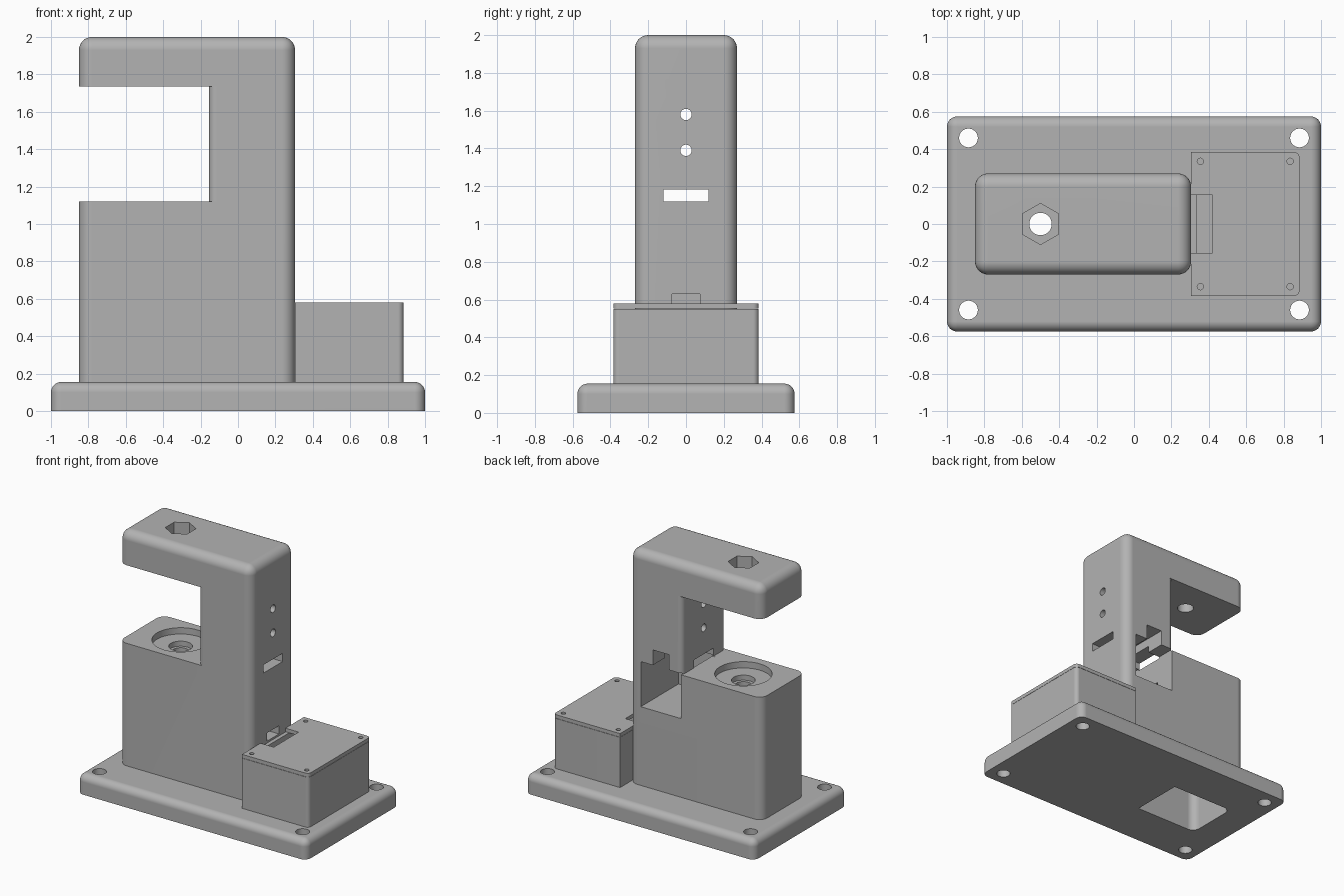
import bpy, bmesh, math
from mathutils import Vector, Matrix

cube = bpy.data.objects.get("Cube")
if cube:
    bpy.data.objects.remove(cube, do_unlink=True)

grey = bpy.data.materials.new("plain_grey")
grey.use_nodes = True
colour = (0.45, 0.45, 0.45, 1)
grey.diffuse_color = colour
for node in grey.node_tree.nodes:
    if node.type == 'BSDF_PRINCIPLED':
        node.inputs["Base Color"].default_value = colour


def to_object(name, bm):
    bmesh.ops.recalc_face_normals(bm, faces=bm.faces)
    mesh = bpy.data.meshes.new(name)
    bm.to_mesh(mesh)
    bm.free()
    mesh.materials.append(grey)
    obj = bpy.data.objects.new(name, mesh)
    bpy.context.scene.collection.objects.link(obj)
    return obj


def box(name, lo, hi, radius=0, rounded=None):
    """Box between two corners; rounds the edges picked by the rule."""
    lo, hi = Vector(lo), Vector(hi)
    bm = bmesh.new()
    bmesh.ops.create_cube(bm, size=1)
    for v in bm.verts:
        v.co = Vector([(lo[i] + hi[i]) / 2 + v.co[i] * (hi[i] - lo[i]) for i in range(3)])
    if radius:
        edges = [e for e in bm.edges if rounded(e)]
        bmesh.ops.bevel(bm, geom=edges, offset=radius, segments=8,
                        profile=0.5, affect='EDGES')
    return to_object(name, bm)


def prism(name, centre, radius, length, sides=40, axis='Z'):
    """Regular prism starting at centre and running along the axis."""
    bm = bmesh.new()
    ring = [bm.verts.new((radius * math.sin(math.tau * i / sides),
                          radius * math.cos(math.tau * i / sides), 0)) for i in range(sides)]
    face = bm.faces.new(ring)
    result = bmesh.ops.extrude_face_region(bm, geom=[face])
    top = [g for g in result["geom"] if isinstance(g, bmesh.types.BMVert)]
    bmesh.ops.translate(bm, verts=top, vec=(0, 0, length))
    if axis == 'X':
        bmesh.ops.rotate(bm, verts=bm.verts, matrix=Matrix.Rotation(math.pi / 2, 3, 'Y'))
    bmesh.ops.translate(bm, verts=bm.verts, vec=centre)
    return to_object(name, bm)


def cut(obj, *cutters):
    for cutter in cutters:
        mod = obj.modifiers.new("cut", 'BOOLEAN')
        mod.operation = 'DIFFERENCE'
        mod.solver = 'EXACT'
        mod.object = cutter
        cutter.hide_render = True
        graph = bpy.context.evaluated_depsgraph_get()
        mesh = bpy.data.meshes.new_from_object(obj.evaluated_get(graph))
        obj.modifiers.clear()
        obj.data = mesh
        bpy.data.objects.remove(cutter, do_unlink=True)


def is_vertical(e):
    return abs(e.verts[0].co.z - e.verts[1].co.z) > 1e-4


def not_bottom(e):
    bottom = min(v.co.z for v in e.link_faces[0].verts[:] + e.link_faces[1].verts[:])
    return is_vertical(e) or min(v.co.z for v in e.verts) > bottom + 1e-4


def outer_vertical(e):
    return is_vertical(e) and e.verts[0].co.x > 0.5


def cavity(bottom):
    return box("cavity", (-0.76, -0.21, bottom), (-0.22, 0.21, 0.95), 0.06,
               lambda e: is_vertical(e) and e.verts[0].co.x < -0.5)


# Base plate with mounting holes and an opening underneath
base = box("base_plate", (-1, -0.575, 0), (1, 0.575, 0.155), 0.055, not_bottom)
cut(base, cavity(-0.1))
for x in (-0.885, 0.885):
    for y in (-0.46, 0.46):
        cut(base, prism("hole", (x, y, -0.1), 0.05, 0.4))

# C-shaped tower: rounded block with a notch cut round the slimmer post
tower = box("tower", (-0.85, -0.27, 0.155), (0.305, 0.27, 2), 0.07, not_bottom)
notch = box("notch", (-1.1, -0.4, 1.12), (-0.115, 0.4, 1.735))
cut(notch, box("post", (-0.155, -0.27, 1), (0.1, 0.27, 1.9), 0.04,
               lambda e: is_vertical(e) and e.verts[0].co.x < 0))
cut(tower, notch, cavity(0.05))

# Arm socket, well on the lower block and the bore through both
cut(tower,
    prism("hex_socket", (-0.5, 0, 1.9), 0.11, 0.3, 6),
    prism("well", (-0.5, 0, 1.07), 0.205, 0.2, 64),
    prism("seat", (-0.5, 0, 1.03), 0.085, 0.2),
    prism("bore", (-0.5, 0, 0.9), 0.06, 1.3))

# Post holes, slot, rear window and cable openings
cut(tower,
    prism("lower_hole", (-0.3, 0, 1.39), 0.03, 0.8, axis='X'),
    prism("upper_hole", (-0.3, 0, 1.58), 0.03, 0.8, axis='X'),
    box("slot", (-0.17, -0.12, 1.118), (0.4, 0.12, 1.183)),
    box("window", (-0.145, -0.2, 0.775), (0.205, 0.4, 1.13)),
    box("window_top", (-0.04, -0.15, 1.05), (0.1, 0.4, 1.25)),
    box("inner_pass", (-0.3, -0.1, 0.82), (-0.1, 0.1, 0.92)),
    box("cable_pass", (-0.3, -0.075, 0.565), (0.4, 0.075, 0.63)))

# Side housing, hollow, with a lid on top
housing = box("side_housing", (0.305, -0.385, 0.155), (0.885, 0.385, 0.55), 0.03, outer_vertical)
cut(housing, box("hollow", (0.335, -0.29, 0.19), (0.855, 0.29, 0.7)))
lid = box("housing_lid", (0.305, -0.385, 0.552), (0.885, 0.385, 0.58), 0.03, outer_vertical)
cut(lid, box("cable_notch", (0.25, -0.155, 0.5), (0.42, 0.155, 0.7)))
for x in (0.355, 0.835):
    for y in (-0.335, 0.335):
        cut(lid, prism("screw_hole", (x, y, 0.5), 0.017, 0.2, 20))
        cut(housing, prism("screw_hole", (x, y, 0.4), 0.017, 0.3, 20))

# Smooth fillets, crisp edges
for obj in (base, tower, housing, lid):
    bpy.ops.object.select_all(action='DESELECT')
    obj.select_set(True)
    bpy.context.view_layer.objects.active = obj
    bpy.ops.object.shade_smooth_by_angle(angle=math.radians(30))
    weighted = obj.modifiers.new("weighted_normals", 'WEIGHTED_NORMAL')
    weighted.keep_sharp = True
